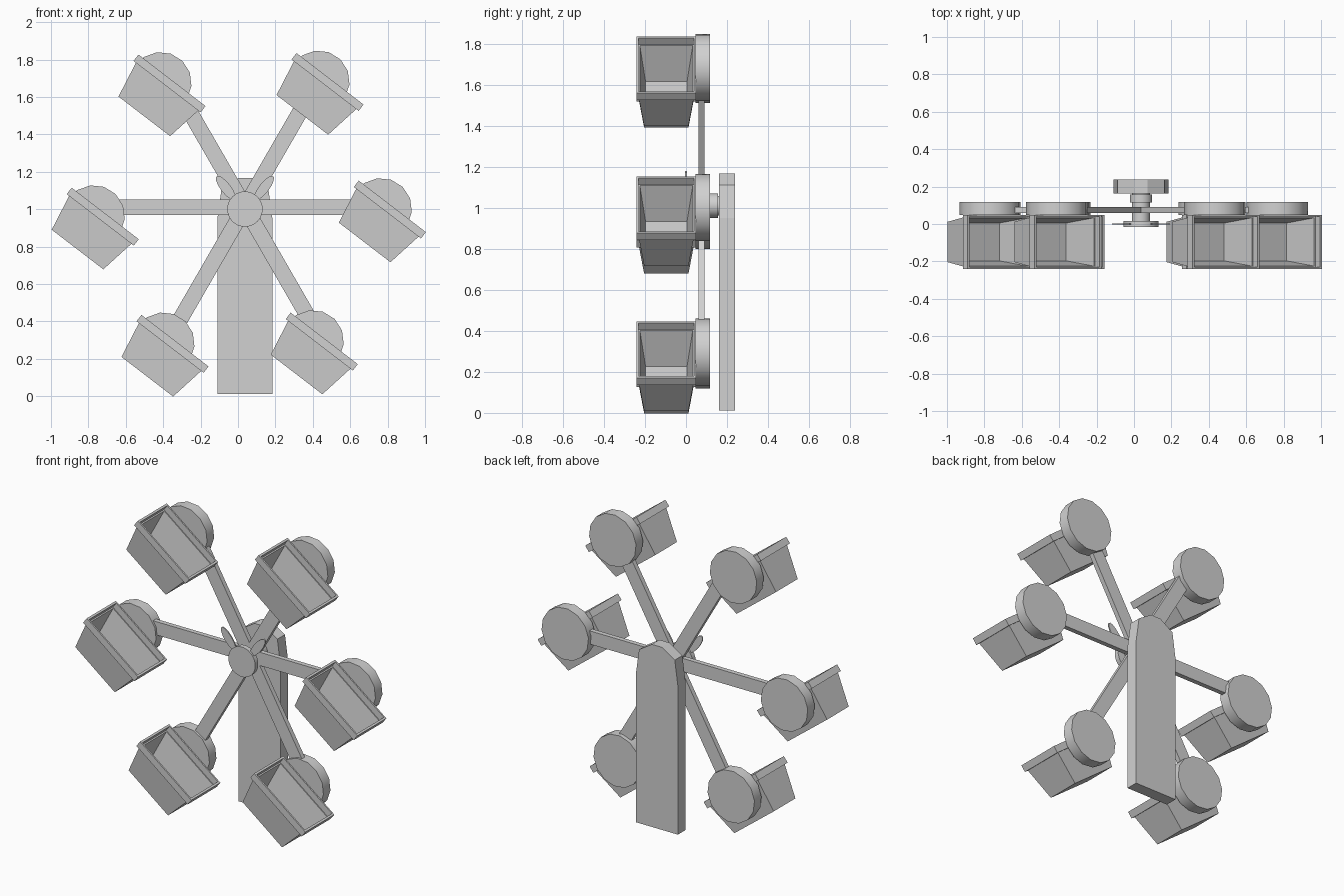
import bpy, bmesh, math
from mathutils import Vector

cube = bpy.data.objects.get("Cube")
if cube:
    bpy.data.objects.remove(cube, do_unlink=True)

grey = bpy.data.materials.new("light grey")
grey.use_nodes = True
COL = (0.64, 0.64, 0.64, 1)
grey.diffuse_color = COL
grey.node_tree.nodes["Principled BSDF"].inputs["Base Color"].default_value = COL

HUB = Vector((0.037, 0, 1.0))
SPOKE_CENTRE = Vector((0.037, 0, 1.01))
TILT = math.radians(37.5)


def place(name, me, loc, angle=0):
    ob = bpy.data.objects.new(name, me)
    ob.location = loc
    ob.rotation_euler = (0, angle, 0)
    bpy.context.collection.objects.link(ob)
    return ob


def add(name, bm, loc=(0, 0, 0), angle=0, smooth=False):
    """Turn a bmesh into an object, turned about the y axis."""
    bmesh.ops.recalc_face_normals(bm, faces=bm.faces)
    me = bpy.data.meshes.new(name)
    bm.to_mesh(me)
    bm.free()
    me.materials.append(grey)
    ob = place(name, me, loc, angle)
    if smooth:
        bpy.ops.object.select_all(action='DESELECT')
        ob.select_set(True)
        bpy.context.view_layer.objects.active = ob
        bpy.ops.object.shade_smooth_by_angle(angle=math.radians(30))
    return ob


def prism(points, y0, y1):
    """Extrude an x-z outline from y0 to y1."""
    bm = bmesh.new()
    face = bm.faces.new([bm.verts.new((x, y0, z)) for x, z in points])
    ext = bmesh.ops.extrude_face_region(bm, geom=[face])
    verts = [v for v in ext["geom"] if isinstance(v, bmesh.types.BMVert)]
    bmesh.ops.translate(bm, vec=(0, y1 - y0, 0), verts=verts)
    return bm


def ellipse(a, b, n):
    return [(a * math.cos(2 * math.pi * (i + 0.5) / n),
             b * math.sin(2 * math.pi * (i + 0.5) / n)) for i in range(n)]


# Post with a faceted rounded top
side = [(0.147, 0.012), (0.147, 0.95), (0.125, 1.11), (0.035, 1.167)]
outline = side + [(-x, z) for x, z in reversed(side)]
add("post", prism(outline, 0.162, 0.238), (HUB.x, 0, 0))

# Hub: front cap, axle and rear collar
for name, r, y0, y1, loc in [("hub_cap", 0.095, -0.015, 0.015, HUB),
                             ("axle", 0.048, 0.01, 0.165, SPOKE_CENTRE),
                             ("rear_collar", 0.06, 0.115, 0.157, SPOKE_CENTRE)]:
    add(name, prism(ellipse(r, r, 20), y0, y1), loc, smooth=True)

# Two leaf-shaped pointers above the hub cap
for name, s in (("left_pointer", 1), ("right_pointer", -1)):
    loc = HUB + Vector((s * 0.102, 0, 0.113))
    add(name, prism(ellipse(0.08, 0.027, 14), -0.004, 0.004), loc,
        -math.radians(90 - s * 38))

# Six spokes
for i in range(6):
    w = 0.042
    add(f"spoke_{i + 1}", prism([(0, -w), (0.69, -w), (0.69, w), (0, w)], 0.06, 0.09),
        SPOKE_CENTRE, -math.radians(60 * i))


def bucket_mesh():
    """Open tapered bucket with a rim: rectangular loops (half length, half width, height)."""
    loops = [(0.174, 0.108, 0), (0.21, 0.134, 0.2), (0.226, 0.145, 0.2),
             (0.226, 0.145, 0.243), (0.213, 0.135, 0.243), (0.213, 0.135, 0.203),
             (0.205, 0.129, 0.203), (0.165, 0.101, 0.012)]
    bm = bmesh.new()
    rings = [[bm.verts.new((sx * a, sy * b - 0.096, h))
              for sx, sy in ((-1, -1), (1, -1), (1, 1), (-1, 1))] for a, b, h in loops]
    for lo, hi in zip(rings, rings[1:]):
        for k in range(4):
            n = (k + 1) % 4
            bm.faces.new((lo[k], lo[n], hi[n], hi[k]))
    bm.faces.new(rings[0])
    bm.faces.new(rings[-1])
    return bm


# Buckets, each with a round mounting disc behind; offsets from the first
first = Vector((0.677, 0, 0.822))
disc_offset = Vector((0.088, 0, 0.179))
disc_turn = -math.radians(7)
offsets = [(0, 0), (-0.333, 0.682), (-1.178, 0.674),
           (-1.535, -0.038), (-1.162, -0.718), (-0.364, -0.706)]
bucket = add("bucket_1", bucket_mesh(), first, TILT)
disc = add("disc_1", prism(ellipse(0.165, 0.165, 14), 0.047, 0.117),
           first + disc_offset, disc_turn, smooth=True)
for i, (dx, dz) in enumerate(offsets[1:], 2):
    p = first + Vector((dx, 0, dz))
    place(f"bucket_{i}", bucket.data, p, TILT)
    place(f"disc_{i}", disc.data, p + disc_offset, disc_turn)
